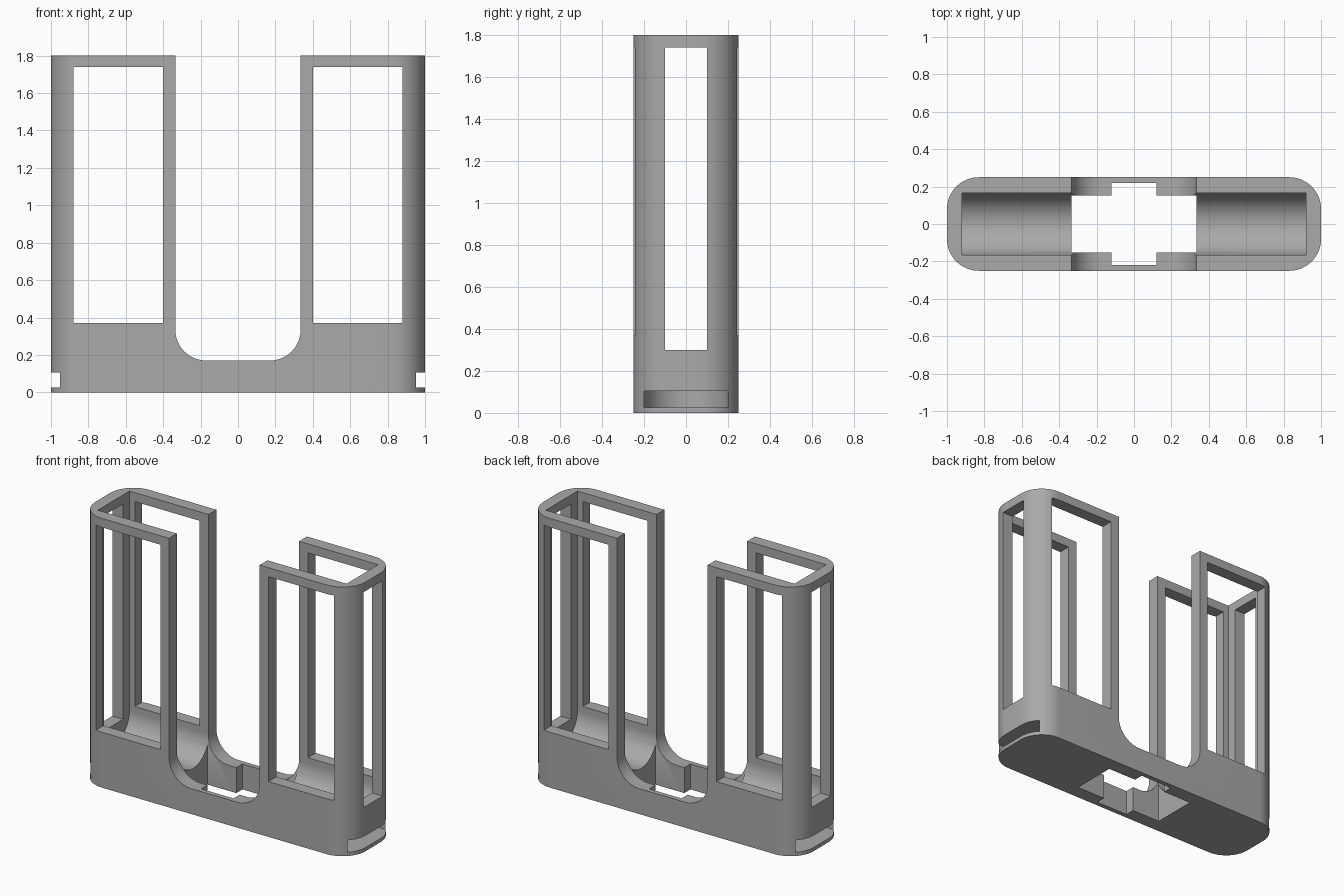
import bpy, bmesh
from math import sin, cos, pi, radians
from mathutils import Vector

cube = bpy.data.objects.get("Cube")
if cube:
    bpy.data.objects.remove(cube, do_unlink=True)

grey = bpy.data.materials.new("matte grey")
grey.use_nodes = True
colour = (0.4, 0.4, 0.4, 1)
grey.diffuse_color = colour
grey.node_tree.nodes["Principled BSDF"].inputs["Base Color"].default_value = colour

AXES = {"x": lambda a, b, t: (t, a, b),
        "y": lambda a, b, t: (a, t, b),
        "z": lambda a, b, t: (a, b, t)}


def arc(cx, cy, r, start, end, steps=16):
    angles = [radians(start + (end - start) * i / steps) for i in range(steps + 1)]
    return [(cx + r * cos(a), cy + r * sin(a)) for a in angles]


def rect(a0, a1, b0, b1):
    return [(a0, b0), (a1, b0), (a1, b1), (a0, b1)]


def prism(name, profile, axis, low, high):
    """Extrude a closed 2D profile along an axis."""
    bm = bmesh.new()
    place = AXES[axis]
    face = bm.faces.new([bm.verts.new(place(a, b, low)) for a, b in profile])
    moved = bmesh.ops.extrude_face_region(bm, geom=[face])["geom"]
    offset = Vector(place(0, 0, high - low))
    bmesh.ops.translate(bm, vec=offset,
                        verts=[v for v in moved if isinstance(v, bmesh.types.BMVert)])
    bmesh.ops.recalc_face_normals(bm, faces=bm.faces)
    mesh = bpy.data.meshes.new(name)
    bm.to_mesh(mesh)
    bm.free()
    mesh.materials.append(grey)
    obj = bpy.data.objects.new(name, mesh)
    bpy.context.collection.objects.link(obj)
    return obj


# Outer shell: upright block with rounded corners
R, HX, HY, TOP = 0.17, 1.0, 0.25, 1.8
outline = []
for sx, sy, start in ((1, 1, 0), (-1, 1, 90), (-1, -1, 180), (1, -1, 270)):
    outline += arc(sx * (HX - R), sy * (HY - R), R, start, start + 90)
holder = prism("holder_frame", outline, "z", 0, TOP)

cutters = []


def cut(name, profile, axis, low, high):
    cutters.append(prism(name, profile, axis, low, high))


# Trough-floored cavity
trough = arc(0, 0.333, 0.167, 180, 360, 32)
cut("cavity_cutter", trough + [(0.167, 2), (-0.167, 2)], "x", -0.92, 0.92)

# Round-cornered central notch, front to back
N, F = 0.335, 0.165
notch = (arc(-N + F, 0.17 + F, F, 180, 270) + arc(N - F, 0.17 + F, F, 270, 360)
         + [(N, 2), (-N, 2)])
cut("notch_cutter", notch, "y", -0.5, 0.5)

# Cross-shaped opening through the base
A, B, C, D = 0.333, 0.153, 0.12, 0.218
cross = [(-A, -B), (-C, -B), (-C, -D), (C, -D), (C, -B), (A, -B),
         (A, B), (C, B), (C, D), (-C, D), (-C, B), (-A, B)]
cut("base_opening_cutter", cross, "z", -0.2, 0.4)

# Windows and round-ended pockets on both ends
for side, s in (("left", 1), ("right", -1)):
    x0, x1 = sorted((s * 0.40, s * 0.88))
    cut(side + "_window_cutter", rect(x0, x1, 0.37, 1.74), "y", -0.5, 0.5)
    x0, x1 = sorted((s * 0.8, s * 1.2))
    cut(side + "_end_window_cutter", rect(-0.1, 0.1, 0.30, 1.74), "x", x0, x1)
    pocket = [(s * a, b) for a, b in arc(0.78, 0, 0.2, 90, 270, 24)]
    cut(side + "_pocket_cutter", pocket + [(s * 1.2, -0.2), (s * 1.2, 0.2)],
        "z", 0.025, 0.105)

bpy.ops.object.select_all(action="DESELECT")
holder.select_set(True)
bpy.context.view_layer.objects.active = holder
for cutter in cutters:
    cutter.hide_render = True
    mod = holder.modifiers.new(cutter.name, "BOOLEAN")
    mod.operation = "DIFFERENCE"
    mod.solver = "EXACT"
    mod.object = cutter
    bpy.ops.object.modifier_apply(modifier=mod.name)
for cutter in cutters:
    bpy.data.objects.remove(cutter, do_unlink=True)

bpy.ops.object.shade_smooth_by_angle(angle=radians(30))
